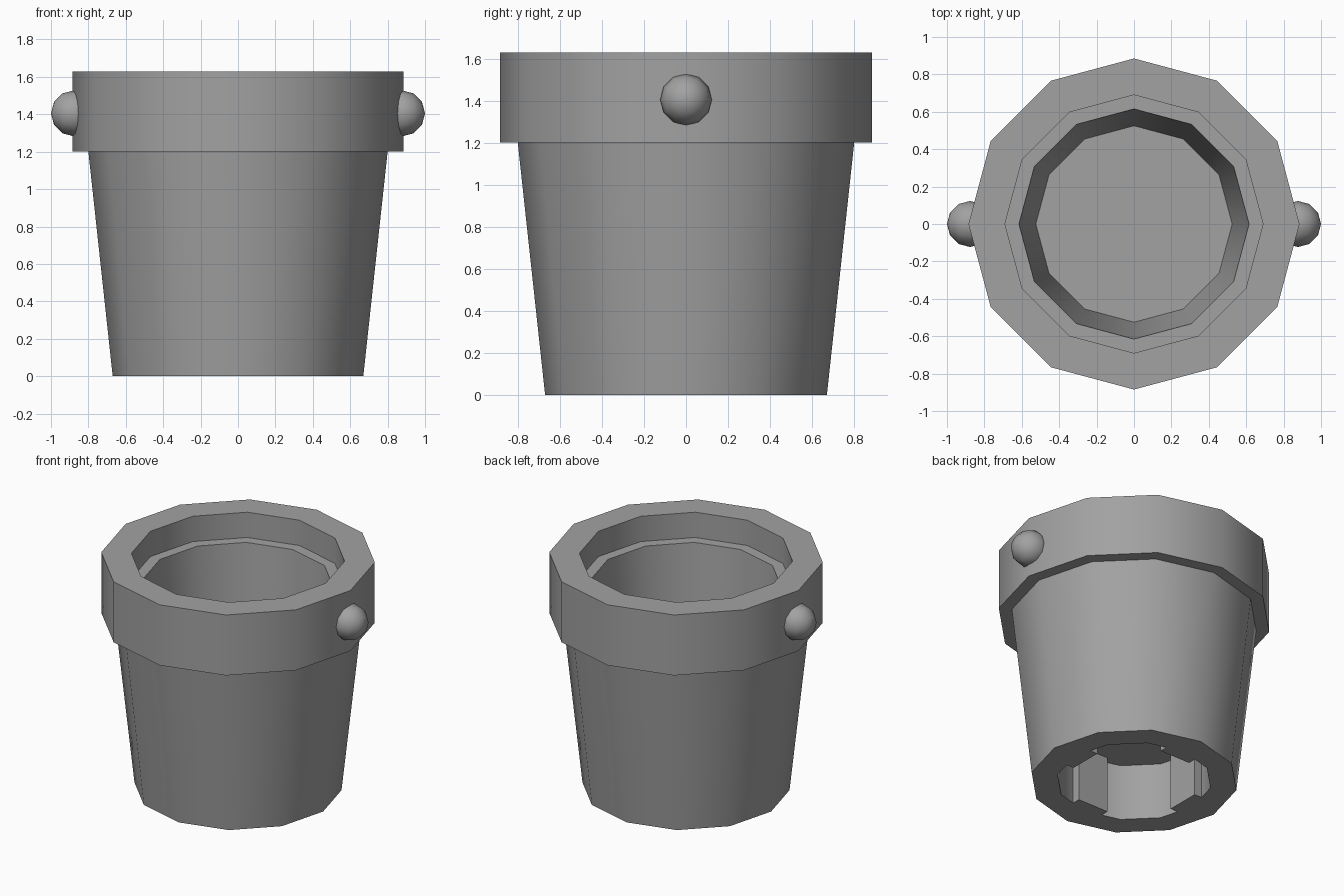
import bpy, bmesh
from math import pi, sin, cos, radians
from mathutils import Matrix

cube = bpy.data.objects.get("Cube")
if cube:
    bpy.data.objects.remove(cube, do_unlink=True)

SIDES = 12

grey = bpy.data.materials.new("grey_plastic")
grey.use_nodes = True
COLOUR = (0.36, 0.36, 0.36, 1)
grey.diffuse_color = COLOUR
grey.node_tree.nodes["Principled BSDF"].inputs["Base Color"].default_value = COLOUR


def finish(name, bm, smooth=True):
    """Turn a bmesh into a named, coloured object."""
    bmesh.ops.recalc_face_normals(bm, faces=bm.faces)
    mesh = bpy.data.meshes.new(name)
    bm.to_mesh(mesh)
    bm.free()
    mesh.materials.append(grey)
    obj = bpy.data.objects.new(name, mesh)
    bpy.context.collection.objects.link(obj)
    if smooth:
        bpy.ops.object.select_all(action="DESELECT")
        obj.select_set(True)
        bpy.context.view_layer.objects.active = obj
        bpy.ops.object.shade_smooth_by_angle(angle=radians(35))
    return obj


def lathe(name, profile):
    """Revolve (radius, z) points into a solid with flat discs at both ends."""
    bm = bmesh.new()
    rings = []
    for r, z in profile:
        angles = [2 * pi * i / SIDES for i in range(SIDES)]
        rings.append([bm.verts.new((r * cos(a), r * sin(a), z)) for a in angles])
    for low, high in zip(rings, rings[1:]):
        for i in range(SIDES):
            j = (i + 1) % SIDES
            bm.faces.new((low[i], low[j], high[j], high[i]))
    bm.faces.new(rings[0])
    bm.faces.new(rings[-1])
    return finish(name, bm)


# Bucket: socket underneath, tapered wall, thick collar, stepped inside, floor
lathe("bucket", [
    (0.50, 0.40), (0.50, 0.0), (0.67, 0.0), (0.80, 1.20),
    (0.885, 1.20), (0.885, 1.63), (0.69, 1.63), (0.69, 1.45),
    (0.615, 1.45), (0.57, 0.95), (0.525, 0.45),
])

# Four grip tabs inside the bottom socket
for i, side in enumerate(("left", "back", "right", "front")):
    bm = bmesh.new()
    place = (Matrix.Rotation(i * pi / 2, 4, "Z")
             @ Matrix.Translation((0.47, 0, 0.205))
             @ Matrix.Diagonal((0.12, 0.24, 0.41, 1)))
    bmesh.ops.create_cube(bm, size=1, matrix=place)
    finish("socket_tab_" + side, bm, smooth=False)

# Round handle knobs on both sides of the collar
for side, name in ((1, "left_knob"), (-1, "right_knob")):
    bm = bmesh.new()
    place = Matrix.Translation((side * 0.877, 0, 1.405)) @ Matrix.Rotation(pi / 2, 4, "Y")
    bmesh.ops.create_uvsphere(bm, u_segments=12, v_segments=6, radius=0.123, matrix=place)
    finish(name, bm)
